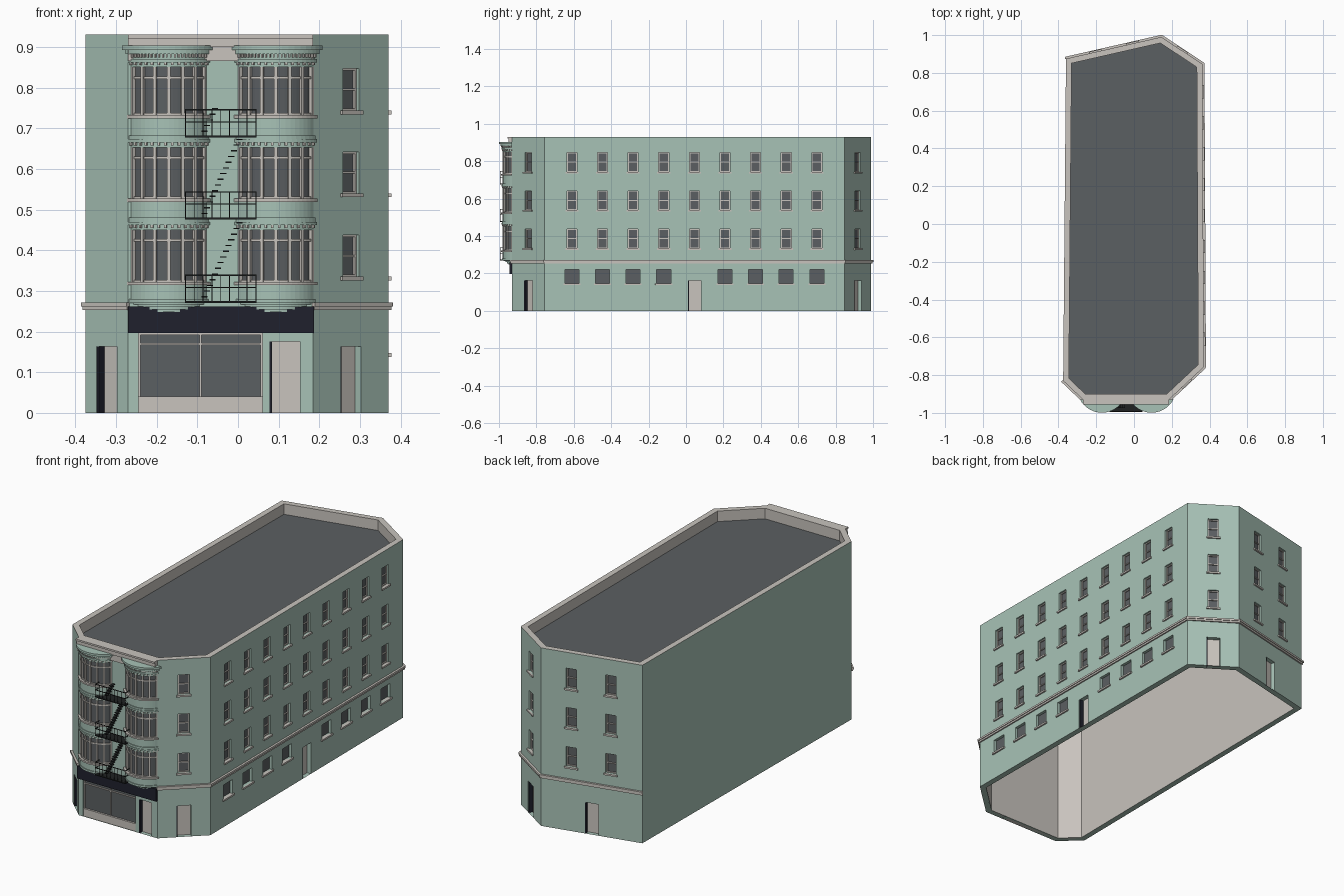
import bpy, bmesh
from math import sin, cos, acos, sqrt
from mathutils import Matrix, Vector

if "Cube" in bpy.data.objects:
    bpy.data.objects.remove(bpy.data.objects["Cube"], do_unlink=True)


def material(name, rgb):
    m = bpy.data.materials.new(name)
    m.use_nodes = True
    m.diffuse_color = (*rgb, 1)
    m.node_tree.nodes["Principled BSDF"].inputs["Base Color"].default_value = (*rgb, 1)
    return m


GREEN = material("sage_green", (0.39, 0.54, 0.47))
TRIM = material("warm_stone", (0.58, 0.55, 0.51))
SLATE = material("slate_grey", (0.105, 0.115, 0.122))
NAVY = material("dark_navy", (0.014, 0.015, 0.026))
IRON = material("black_iron", (0.014, 0.016, 0.016))

parts = {}


def part(name, mat):
    return parts.setdefault(name, (bmesh.new(), mat))[0]


def box(name, mat, frame, u, d, z):
    """Box in wall space: u along the wall, d inward depth, z up."""
    mid = Vector([(a + b) / 2 for a, b in (u, d, z)])
    size = [b - a for a, b in (u, d, z)]
    m = frame @ Matrix.Translation(mid) @ Matrix.Diagonal((*size, 1))
    bmesh.ops.create_cube(part(name, mat), size=1, matrix=m)


def face(name, mat, points):
    bm = part(name, mat)
    bm.faces.new([bm.verts.new(p) for p in points])


def prism(name, mat, pts, z0, z1):
    lo, hi = ([(x, y, z) for x, y in pts] for z in (z0, z1))
    face(name, mat, lo[::-1])
    face(name, mat, hi)
    for i in range(len(pts)):
        j = (i + 1) % len(pts)
        face(name, mat, (lo[i], lo[j], hi[j], hi[i]))


# Footprint, counter-clockwise from the left front corner
H, T, ROOF, Y = 0.93, 0.03, 0.875, -0.93
plan = [Vector(p) for p in ((-.375, -.83), (-.27, Y), (.185, Y), (.37, -.757),
                            (.362, .847), (.145, .99), (-.36, .875))]
N = len(plan)
dirs = [(plan[(i + 1) % N] - plan[i]).normalized() for i in range(N)]
norms = [Vector((d.y, -d.x)) for d in dirs]
lengths = [(plan[(i + 1) % N] - plan[i]).length for i in range(N)]
inner = [plan[i] - T * (norms[i - 1] + norms[i]) / (1 + norms[i - 1].dot(norms[i]))
         for i in range(N)]


def wall_frame(i):
    p, d, n = plan[i], dirs[i], norms[i]
    return Matrix(((d.x, -n.x, 0, p.x), (d.y, -n.y, 0, p.y), (0, 0, 1, 0), (0, 0, 0, 1)))


def wall(i, holes):
    """Wall sheet with rectangular recesses (u0, u1, z0, z1, depth)."""
    f = wall_frame(i)
    us = sorted({0, lengths[i], *(h[0] for h in holes), *(h[1] for h in holes)})
    zs = sorted({0, H, *(h[2] for h in holes), *(h[3] for h in holes)})

    def quad(*pts):
        face("outer_walls", GREEN, [f @ Vector(p) for p in pts])
    for a, b in zip(us, us[1:]):
        for c, e in zip(zs, zs[1:]):
            um, zm = (a + b) / 2, (c + e) / 2
            if not any(h[0] < um < h[1] and h[2] < zm < h[3] for h in holes):
                quad((a, 0, c), (b, 0, c), (b, 0, e), (a, 0, e))
    for a, b, c, e, d in holes:
        quad((a, 0, c), (a, 0, e), (a, d, e), (a, d, c))
        quad((b, 0, e), (b, 0, c), (b, d, c), (b, d, e))
        quad((a, 0, e), (b, 0, e), (b, d, e), (a, d, e))
        quad((b, 0, c), (a, 0, c), (a, d, c), (b, d, c))


def window(i, u, z0, z1, w, sash=True):
    f, a, b, e = wall_frame(i), u - w / 2, u + w / 2, 0.005
    box("window_glass", SLATE, f, (a, b), (.015, .02), (z0, z1))
    if sash:
        for s in (a, b - e):
            box("window_frames", TRIM, f, (s, s + e), (.009, .016), (z0, z1))
        zm = (z0 + z1) / 2
        for z in (z0, zm - e / 2, z1 - e):
            box("window_frames", TRIM, f, (a, b), (.009, .016), (z, z + e))
    box("window_sills", TRIM, f, (a - .008, b + .008), (-.008, .012), (z0 - .009, z0))
    return (a, b, z0, z1, .02)


def door(i, u, w=.07, h=.163):
    f, a, b = wall_frame(i), u - w / 2, u + w / 2
    box("doors", TRIM, f, (a + .006, b), (.022, .027), (0, h))
    box("door_jambs", NAVY, f, (a, a + .006), (.002, .027), (0, h))
    return (a, b, 0, h, .027)


FLOORS = ((.335, .437), (.54, .642), (.743, .847))


def column(i, u):
    return [window(i, u, a, b, .054) for a, b in FLOORS]


# Walls with their windows and doors
mid = [n / 2 for n in lengths]
wall(0, [door(0, mid[0])])
wall(2, column(2, mid[2]) + [door(2, mid[2])])
side = [door(3, .802)]
for k in range(9):
    u = .147 + .1637 * k
    side += column(3, u)
    if k != 4:
        side.append(window(3, u, .147, .22, .075, False))
wall(3, side)
wall(4, column(4, mid[4]) + [door(4, mid[4])])
wall(5, column(5, lengths[5] * .3) + column(5, lengths[5] * .69) + [door(5, mid[5])])
wall(6, [])

# Shopfront
front = wall_frame(1)
wall(1, [(.025, .33, 0, .197, .02), door(1, .385, .075, .176)])
box("shop_glass", SLATE, front, (.025, .33), (.014, .02), (.04, .197))
box("shop_base", TRIM, front, (.025, .33), (.004, .02), (0, .04))
for u in (.025, .1755, .325):
    box("shop_frame", TRIM, front, (u, u + .005), (.008, .015), (.04, .197))
for z in (.167, .192):
    box("shop_frame", TRIM, front, (.025, .33), (.008, .015), (z, z + .005))
box("shop_fascia", NAVY, front, (0, lengths[1] + .002), (-.013, 0), (.197, .262))

# String course round the detailed sides
for i in (0, 2, 3, 4, 5):
    f = wall_frame(i)
    box("string_course", TRIM, f, (-.003, lengths[i] + .003), (-.007, 0), (.253, .272))
    box("string_course", TRIM, f, (-.004, lengths[i] + .004), (-.011, 0), (.262, .272))

# Inner shell, parapet rim, roof and ceiling
for i in range(N):
    j = (i + 1) % N
    a, b, c, d = inner[i], inner[j], plan[i], plan[j]
    face("inner_walls", TRIM, [(*b, 0), (*a, 0), (*a, H), (*b, H)])
    face("parapet_rim", TRIM, [(*c, H), (*d, H), (*b, H), (*a, H)])
    face("wall_base", GREEN, [(*d, 0), (*c, 0), (*a, 0), (*b, 0)])
face("roof", SLATE, [(*p, ROOF) for p in inner])
face("ceiling", TRIM, [(*p, ROOF - .02) for p in reversed(inner)])

# Front cornice
box("front_cornice", TRIM, front, (0, lengths[1]), (-.012, 0), (.865, .9))
box("front_cornice", TRIM, front, (0, lengths[1]), (-.019, 0), (.9, .921))
box("front_cornice", TRIM, front, (0, lengths[1]), (-.025, 0), (.921, H))

# Curved bays
W, D = .093, .05
R = (W * W + D * D) / (2 * D)
CY = Y - D + R


def half_angle(off):
    return acos((R - D) / (R + off))


def slab(name, mat, cx, off, z0, z1, n=18):
    h, r = half_angle(off), R + off
    arc = [-h + 2 * h * k / n for k in range(n + 1)]
    prism(name, mat, [(cx + r * sin(a), CY - r * cos(a)) for a in arc], z0, z1)


def radial(name, mat, cx, a, w, off, z):
    """Small upright block standing on the bay curve."""
    f = Matrix.Translation((cx, CY, 0)) @ Matrix.Rotation(a, 4, "Z")
    box(name, mat, f, (-w / 2, w / 2), (-R - off[1], -R - off[0]), z)


BAY_FLOORS = ((.27, .322, .45), (.47, .527, .653), (.672, .732, .85))
for cx in (-.17, .093):
    for k in range(4):
        slab("bay_corbel", GREEN, cx, -.032 + .009 * k, .248 + .006 * k, .254 + .006 * k)
    for base, sill, head in BAY_FLOORS:
        slab("bay_panels", GREEN, cx, 0, base, sill - .008)
        slab("bay_panels", GREEN, cx, .004, base, base + .01)
        slab("bay_sills", TRIM, cx, .008, sill - .008, sill)
        slab("bay_glass", SLATE, cx, -.008, sill, head)
        slab("bay_transoms", TRIM, cx, -.003, head - .029, head - .023)
        slab("bay_transoms", TRIM, cx, -.003, sill, sill + .005)
        slab("bay_heads", GREEN, cx, 0, head, head + .012)
        slab("bay_ledges", GREEN, cx, .007, head + .012, head + .02)
        h = half_angle(0) * .97
        for k in range(7):
            radial("bay_mullions", TRIM, cx, -h + h * k / 3, .008, (-.012, 0), (sill, head))
        for k in range(14):
            radial("bay_dentils", TRIM, cx, -h + 2 * h * k / 13, .006, (-.002, .005),
                   (head + .005, head + .013))
    for off, z0, z1 in ((.003, .87, .882), (.012, .882, .892), (.019, .892, .903)):
        slab("bay_cornice", GREEN, cx, off, z0, z1)
    for k in range(24):
        radial("cornice_dentils", TRIM, cx, -h + 2 * h * k / 23, .004, (0, .009), (.874, .882))

# Fire escape: landings, railings and open treads
world = Matrix.Identity(4)
X0, X1, Y0 = -.13, .045, -.994
levels = (.27, .475, .677)
for z in levels:
    box("escape_landings", IRON, world, (X0, X1), (Y0, Y), (z, z + .005))
    for rz in (.037, .067):
        box("escape_rails", IRON, world, (X0, X1), (Y0, Y0 + .003), (z + rz, z + rz + .003))
        for x in (X0, X1 - .003):
            box("escape_rails", IRON, world, (x, x + .003), (Y0, Y), (z + rz, z + rz + .003))
    for k in range(9):
        x = X0 + (X1 - X0 - .002) * k / 8
        box("escape_balusters", IRON, world, (x, x + .002), (Y0, Y0 + .002), (z, z + .07))
for z, steps in zip(levels, (14, 14, 5)):
    for k in range(steps):
        x, tz = -.09 + .0066 * k, z + .014 * (k + 1)
        box("escape_treads", IRON, world, (x, x + .015), (-.975, -.945), (tz, tz + .003))

# Turn every collected part into an object
for name, (bm, mat) in parts.items():
    bmesh.ops.remove_doubles(bm, verts=bm.verts, dist=1e-5)
    mesh = bpy.data.meshes.new(name)
    bm.to_mesh(mesh)
    bm.free()
    mesh.materials.append(mat)
    bpy.context.collection.objects.link(bpy.data.objects.new(name, mesh))
